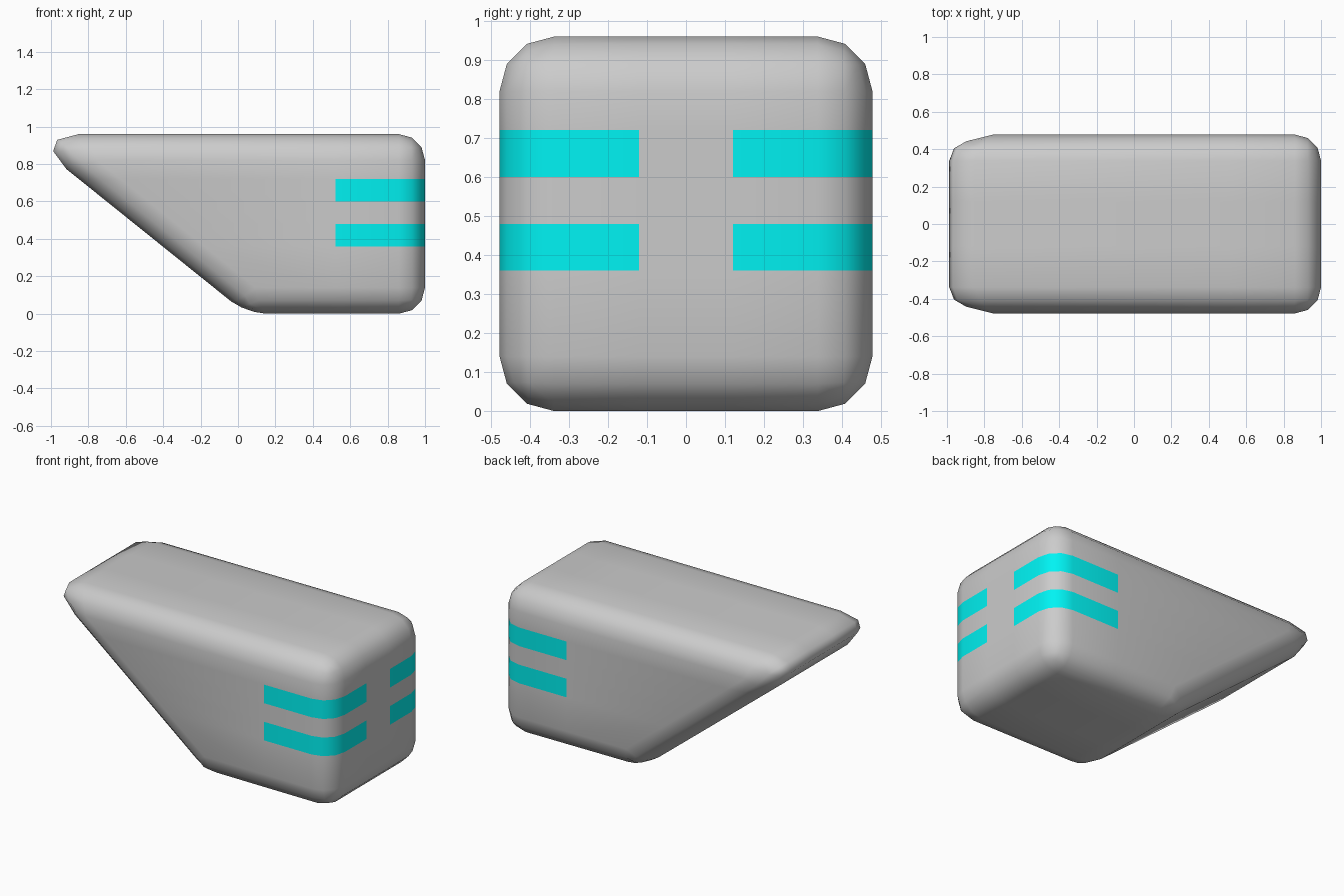
import bpy, bmesh

if "Cube" in bpy.data.objects:
    bpy.data.objects.remove(bpy.data.objects["Cube"])

STRIPES = [(0.36, 0.48), (0.60, 0.72)]   # height bands
STRIPE_X, STRIPE_Y = 0.52, 0.12          # where the bands end on sides / end face
HALF_W = 0.478

# Hull: side profile extruded across the width
profile = [(-1.15, 0.96), (1.0, 0.96), (1.0, 0.0), (0.045, 0.0)]
bm = bmesh.new()
face = bm.faces.new([bm.verts.new((x, -HALF_W, z)) for x, z in profile])
ext = bmesh.ops.extrude_face_region(bm, geom=[face])
new_verts = [g for g in ext["geom"] if isinstance(g, bmesh.types.BMVert)]
bmesh.ops.translate(bm, verts=new_verts, vec=(0, 2 * HALF_W, 0))
bmesh.ops.recalc_face_normals(bm, faces=bm.faces[:])

# Rounded edges
bmesh.ops.bevel(bm, geom=bm.edges[:], offset=0.198, offset_type='WIDTH',
                segments=3, profile=0.5, affect='EDGES', clamp_overlap=True)


# Cut the stripe outlines into the surface
def cut(co, no):
    bmesh.ops.bisect_plane(bm, geom=bm.verts[:] + bm.edges[:] + bm.faces[:],
                           plane_co=co, plane_no=no, dist=1e-5)


for band in STRIPES:
    for z in band:
        cut((0, 0, z), (0, 0, 1))
cut((STRIPE_X, 0, 0), (1, 0, 0))
for s in (-1, 1):
    cut((0, s * STRIPE_Y, 0), (0, 1, 0))

# Paint the stripe faces
for f in bm.faces:
    f.smooth = True
    c = f.calc_center_median()
    if c.x > STRIPE_X and abs(c.y) > STRIPE_Y and any(a < c.z < b for a, b in STRIPES):
        f.material_index = 1

mesh = bpy.data.meshes.new("hull")
bm.to_mesh(mesh)
bm.free()
cyan = bpy.data.materials.new("cyan_stripe")
cyan.diffuse_color = (0.0, 0.9, 0.9, 1)
cyan.use_nodes = True
cyan.node_tree.nodes["Principled BSDF"].inputs["Base Color"].default_value = cyan.diffuse_color
mesh.materials.append(None)
mesh.materials.append(cyan)
hull = bpy.data.objects.new("hull", mesh)
bpy.context.collection.objects.link(hull)
